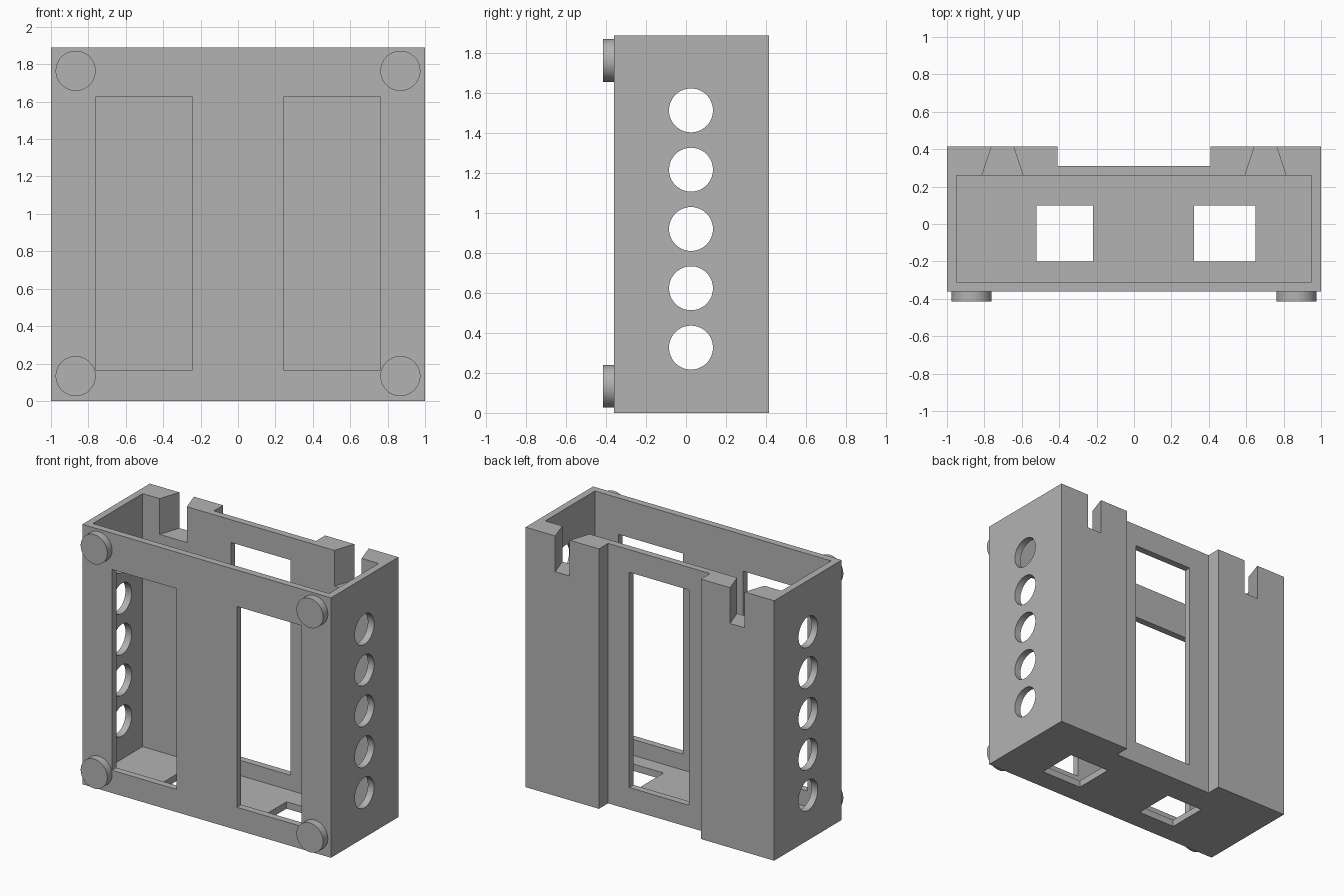
import bpy, bmesh, math
from mathutils import Matrix, Vector

if "Cube" in bpy.data.objects:
    bpy.data.objects.remove(bpy.data.objects["Cube"], do_unlink=True)

grey = bpy.data.materials.new("plain_grey")
grey.use_nodes = True
colour = (0.45, 0.45, 0.45, 1)
grey.diffuse_color = colour
grey.node_tree.nodes["Principled BSDF"].inputs["Base Color"].default_value = colour


def add_object(name, bm):
    bmesh.ops.recalc_face_normals(bm, faces=bm.faces[:])
    mesh = bpy.data.meshes.new(name)
    bm.to_mesh(mesh)
    bm.free()
    mesh.materials.append(grey)
    obj = bpy.data.objects.new(name, mesh)
    bpy.context.collection.objects.link(obj)
    return obj


def prism(name, outline, low, high):
    """Extrude a plan outline from height low to height high."""
    bm = bmesh.new()
    face = bm.faces.new([bm.verts.new((x, y, low)) for x, y in outline])
    top = bmesh.ops.extrude_face_region(bm, geom=[face])["geom"]
    verts = [v for v in top if isinstance(v, bmesh.types.BMVert)]
    bmesh.ops.translate(bm, verts=verts, vec=(0, 0, high - low))
    return add_object(name, bm)


def box(name, x0, x1, y0, y1, z0, z1):
    return prism(name, [(x0, y0), (x1, y0), (x1, y1), (x0, y1)], z0, z1)


def cylinder(name, centre, radius, depth, axis):
    bm = bmesh.new()
    turn = Vector(axis).to_track_quat("Z", "Y").to_matrix().to_4x4()
    bmesh.ops.create_cone(bm, cap_ends=True, segments=64, radius1=radius,
                          radius2=radius, depth=depth,
                          matrix=Matrix.Translation(centre) @ turn)
    return add_object(name, bm)


HEIGHT, FRONT, BACK, INNER = 1.89, -0.36, 0.415, 0.26
WALL, POST, RECESS = 0.05, 0.41, 0.31

# Housing with a recessed strip down the back
housing = prism("housing", [(-1, FRONT), (1, FRONT), (1, BACK), (POST, BACK),
                            (POST, RECESS), (-POST, RECESS), (-POST, BACK),
                            (-1, BACK)], 0, HEIGHT)

# Open cavity, back window and floor openings
cutters = [
    box("cavity", WALL - 1, 1 - WALL, FRONT + WALL, INNER, WALL, 2.1),
    box("back_window", -0.24, 0.24, 0.2, 0.5, 0.16, 1.725),
    box("right_floor_opening", -0.52, -0.22, -0.2, 0.1, -0.1, 0.12),
    box("left_floor_opening", 0.32, 0.65, -0.2, 0.1, -0.1, 0.12),
]

# Front windows and dovetail slots, one per side
for s in (-1, 1):
    a, b = sorted((s * 0.243, s * 0.762))
    cutters.append(box("front_window", a, b, -0.5, -0.25, 0.165, 1.625))
    slot = [(0.58, 0.22), (0.826, 0.22), (0.75, 0.45), (0.657, 0.45)]
    cutters.append(prism("dovetail_slot", [(s * x, y) for x, y in slot], 1.63, 2.1))

# Round vents through both sides
for i in range(5):
    centre = (0, 0.025, 0.327 + i * 0.297)
    cutters.append(cylinder("side_vents", centre, 0.11, 2.4, (1, 0, 0)))

# Cut everything out, then bake the result and drop the cutters
for cutter in cutters:
    mod = housing.modifiers.new(cutter.name, "BOOLEAN")
    mod.operation, mod.solver, mod.object = "DIFFERENCE", "EXACT", cutter
evaluated = housing.evaluated_get(bpy.context.evaluated_depsgraph_get())
baked = bpy.data.meshes.new_from_object(evaluated)
housing.modifiers.clear()
housing.data = baked
baked.name = "housing"
for cutter in cutters:
    bpy.data.objects.remove(cutter, do_unlink=True)

# Round feet on the front corners
parts = [housing]
for side, s in (("right", -1), ("left", 1)):
    for level, z in (("lower", 0.133), ("upper", 1.765)):
        parts.append(cylinder(f"{level}_{side}_foot", (s * 0.868, -0.385, z),
                              0.107, 0.06, (0, 1, 0)))

# Smooth the round walls and keep the edges crisp
bpy.ops.object.select_all(action="DESELECT")
for part in parts:
    part.select_set(True)
bpy.context.view_layer.objects.active = housing
bpy.ops.object.shade_smooth_by_angle(angle=math.radians(30))
